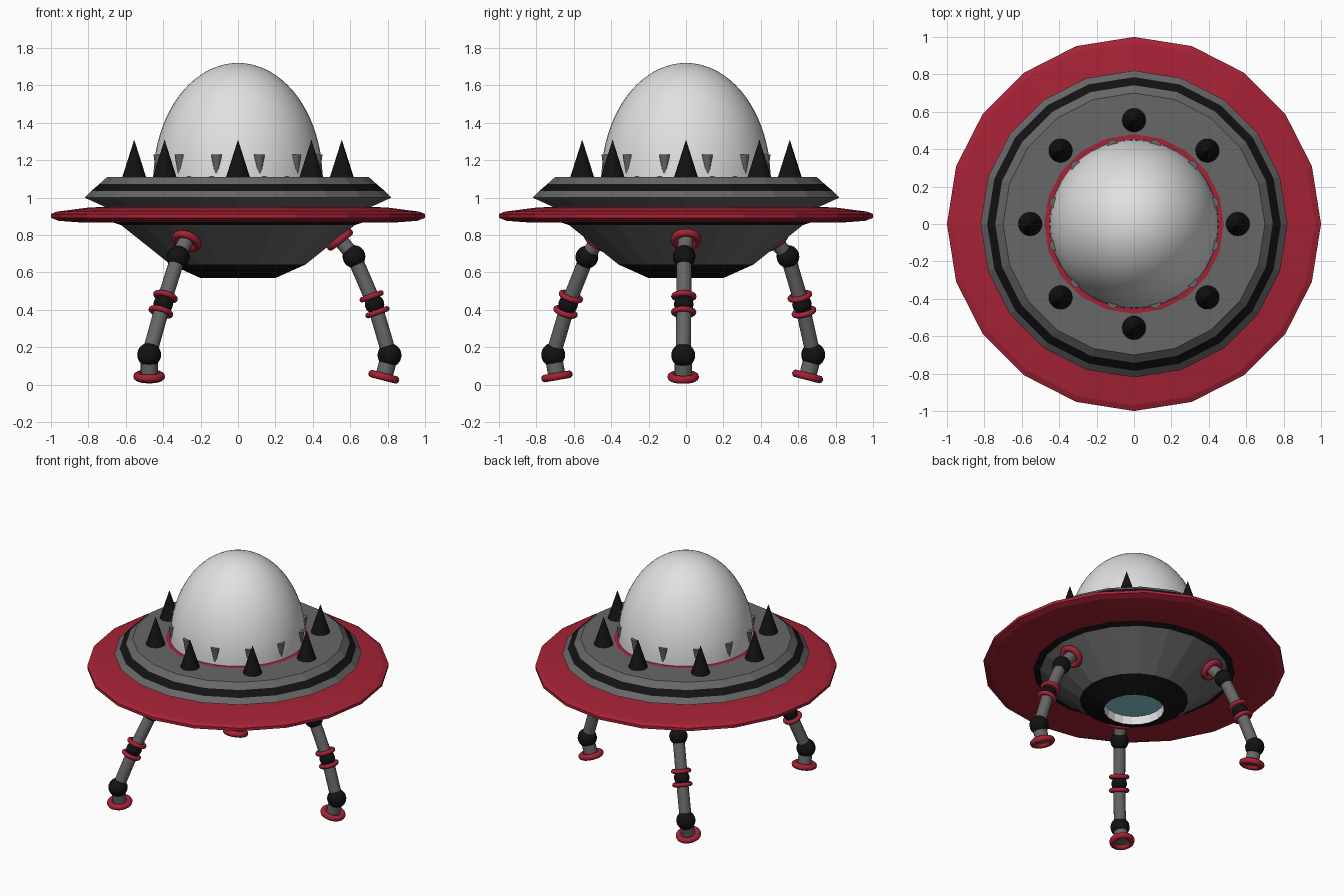
import bpy, bmesh, math
from mathutils import Vector

if "Cube" in bpy.data.objects:
    bpy.data.objects.remove(bpy.data.objects["Cube"])


def mat(name, r, g, b):
    m = bpy.data.materials.new(name)
    m.diffuse_color = (r, g, b, 1)
    m.use_nodes = True
    m.node_tree.nodes["Principled BSDF"].inputs["Base Color"].default_value = m.diffuse_color
    return m


RED = mat("deep red", 0.38, 0.016, 0.036)
GREY = mat("metal grey", 0.135, 0.135, 0.135)
BLACK = mat("black", 0.006, 0.006, 0.006)
WHITE = mat("dome white", 0.75, 0.75, 0.75)
TEAL = mat("pale teal", 0.25, 0.62, 0.68)


def lathe(name, profile, mats, n=20, smooth=False):
    """Spin (radius, z) points around z; mats holds one material per band."""
    bm = bmesh.new()
    used = list(dict.fromkeys(mats))
    rings = []
    for r, z in profile:
        if r < 1e-5:
            rings.append([bm.verts.new((0, 0, z))] * n)
        else:
            rings.append([bm.verts.new((r * math.cos(2 * math.pi * i / n),
                                        r * math.sin(2 * math.pi * i / n), z)) for i in range(n)])
    for k in range(len(rings) - 1):
        a, b = rings[k], rings[k + 1]
        for i in range(n):
            j = (i + 1) % n
            vs = list(dict.fromkeys((a[i], a[j], b[j], b[i])))
            f = bm.faces.new(vs)
            f.material_index = used.index(mats[k])
            f.smooth = smooth
    me = bpy.data.meshes.new(name)
    bm.to_mesh(me)
    bm.free()
    for m in used:
        me.materials.append(m)
    ob = bpy.data.objects.new(name, me)
    bpy.context.collection.objects.link(ob)
    return ob


def orient(ob, pos, axis):
    ob.location = pos
    ob.rotation_mode = 'QUATERNION'
    ob.rotation_quaternion = Vector((0, 0, 1)).rotation_difference(Vector(axis).normalized())
    return ob


def tube(name, a, b, r, m):
    a, b = Vector(a), Vector(b)
    L = (b - a).length
    ob = lathe(name, [(0, 0), (r, 0), (r, L), (0, L)], [m] * 3, 16)
    return orient(ob, a, b - a)


def ball(name, pos, r, m):
    pts = [(r * math.sin(math.pi * i / 12), -r * math.cos(math.pi * i / 12)) for i in range(13)]
    ob = lathe(name, pts, [m] * 12, 20, True)
    ob.location = pos


def ring(name, pos, axis, R, r, m):
    pts = [(R + r * math.cos(math.pi * i / 5), r * math.sin(math.pi * i / 5)) for i in range(11)]
    orient(lathe(name, pts, [m] * 10, 24, True), pos, axis)


# Saucer: lower hull with recessed bottom light
lathe("lower_hull",
      [(0.67, 0.868), (0.625, 0.853), (0.36, 0.642), (0.20, 0.57), (0.195, 0.63), (0, 0.63)],
      [BLACK, GREY, BLACK, WHITE, TEAL])
# Red rim
lathe("red_rim",
      [(0.60, 0.955), (0.80, 0.947), (0.97, 0.925), (1.0, 0.912), (1.0, 0.892),
       (0.96, 0.876), (0.85, 0.868), (0.60, 0.868)], [RED] * 7)
# Upper deck with black stripe and red collar
lathe("upper_deck",
      [(0.70, 0.945), (0.82, 1.0), (0.785, 1.035), (0.742, 1.072), (0.70, 1.11),
       (0.48, 1.11), (0.43, 1.113)], [GREY, GREY, BLACK, GREY, GREY, RED])

# Dome
N = 20
lathe("dome", [(0.452 * math.cos(math.pi / 2 * i / N), 1.10 + 0.62 * math.sin(math.pi / 2 * i / N))
               if i < N else (0, 1.72) for i in range(N + 1)], [WHITE] * N, 48, True)

# Spikes around the deck
for i in range(8):
    a = i * math.pi / 4
    s = lathe("deck_spike", [(0, 0), (0.065, 0), (0, 0.205)], [BLACK] * 2, 24)
    s.location = (0.555 * math.cos(a), 0.555 * math.sin(a), 1.105)

# Small tapered clamps around the dome base
for i in range(12):
    a = math.radians(15 + 30 * i)
    c = lathe("dome_clamp", [(0, 0), (0.013, 0), (0.03, 0.11), (0, 0.11)], [GREY] * 3, 12)
    c.location = (0.437 * math.cos(a), 0.437 * math.sin(a), 1.12)

# Legs: hull mount, hip, middle joint, knee, foot
LEGS = {
    "right": [(0.545, 0, 0.775), (0.62, -0.01, 0.685), (0.73, -0.012, 0.43),
              (0.81, -0.015, 0.157), (0.78, -0.015, 0.042)],
    "front_left": [(-0.275, -0.475, 0.768), (-0.32, -0.53, 0.682), (-0.40, -0.63, 0.43),
                   (-0.475, -0.71, 0.16), (-0.475, -0.69, 0.044)],
    "back_left": [(-0.275, 0.475, 0.768), (-0.32, 0.545, 0.685), (-0.40, 0.62, 0.43),
                  (-0.475, 0.68, 0.16), (-0.475, 0.65, 0.044)],
}
for side, pts in LEGS.items():
    mount, hip, mid, knee, foot = [Vector(p) for p in pts]
    out = Vector((mount.x, mount.y, 0)).normalized()
    normal = out * 0.61 - Vector((0, 0, 0.79))
    axis = (knee - hip).normalized()
    ring(side + "_mount_ring", mount, normal, 0.062, 0.021, RED)
    tube(side + "_mount_tube", mount - normal * 0.03, hip, 0.04, GREY)
    ball(side + "_hip_joint", hip, 0.061, BLACK)
    tube(side + "_upper_leg", hip, mid, 0.04, GREY)
    tube(side + "_lower_leg", mid, knee, 0.04, GREY)
    ball(side + "_middle_joint", mid, 0.052, BLACK)
    for d in (-0.045, 0.045):
        ring(side + "_joint_ring", mid + axis * d, axis, 0.053, 0.015, RED)
    ball(side + "_knee_joint", knee, 0.064, BLACK)
    tube(side + "_ankle", knee, foot, 0.046, GREY)
    ring(side + "_foot_ring", foot, foot - knee, 0.064, 0.021, RED)

# Consistent outward normals
for ob in bpy.context.collection.objects:
    bm = bmesh.new()
    bm.from_mesh(ob.data)
    bmesh.ops.remove_doubles(bm, verts=bm.verts, dist=1e-5)
    bmesh.ops.recalc_face_normals(bm, faces=bm.faces)
    bm.to_mesh(ob.data)
    bm.free()
